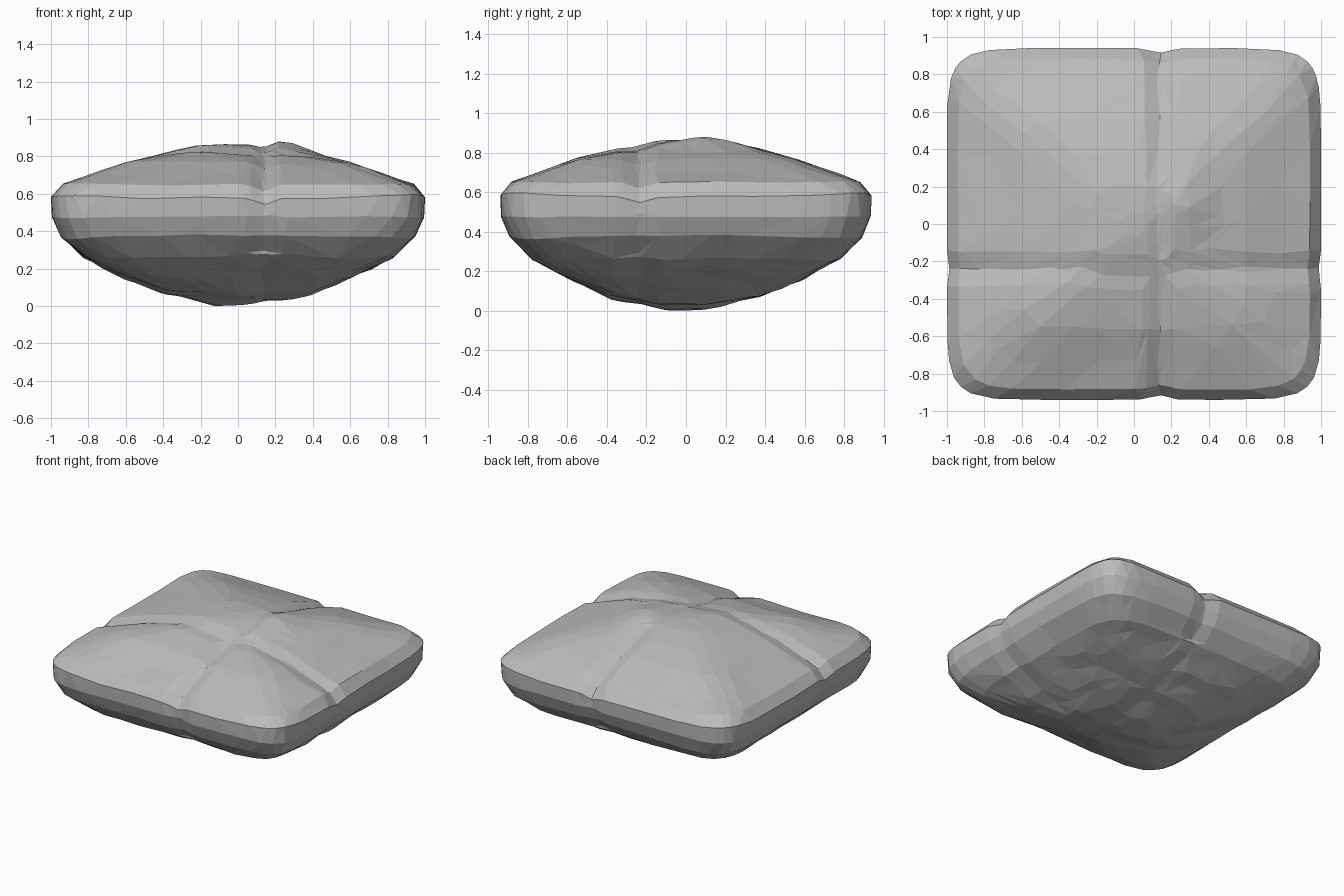
import bpy
import bmesh
from math import sin, cos, pi, exp
from mathutils import Vector, noise

cube = bpy.data.objects.get("Cube")
if cube:
    bpy.data.objects.remove(cube, do_unlink=True)

stone = bpy.data.materials.new("grey stone")
stone.use_nodes = True
stone.diffuse_color = (0.5, 0.5, 0.5, 1)
stone.node_tree.nodes["Principled BSDF"].inputs["Base Color"].default_value = (0.5, 0.5, 0.5, 1)

# Half section of the slab: (spread, height, squareness of the outline)
PROFILE = [(0.12, 0.0, 2), (0.4, 0.06, 3), (0.62, 0.15, 4.5), (0.83, 0.26, 7),
           (0.95, 0.37, 8), (0.995, 0.47, 9), (1.0, 0.57, 9), (0.94, 0.64, 8.5),
           (0.6, 0.76, 7), (0.22, 0.85, 4), (0.06, 0.86, 3)]
SEGMENTS, STEPS = 176, 5
HALF_DEPTH = 0.94
CROSS_X, CROSS_Y = 0.14, -0.24


def ridge(d, width):
    return exp(-(d / width) ** 2)


def weather(p):
    """Press the two crossing grooves into the slab and roughen its surface."""
    x, y, z = p
    rim = max(abs(x), abs(y) / HALF_DEPTH)
    corner = abs(x * y / HALF_DEPTH) ** 4
    groove = max(ridge(x - CROSS_X, 0.055), 0.8 * ridge(y - CROSS_Y, 0.06))
    if z > 0.5:
        p.z -= 0.035 * groove * (0.6 + 0.4 * rim)
        # Sunken crossing beside the raised peak
        p.z -= 0.02 * ridge(Vector((x - CROSS_X, y - CROSS_Y)).length, 0.25)
        p.z += 0.035 * ridge(Vector((x - 0.28, y - 0.12)).length, 0.17)
        p.z += 0.03 * corner
    else:
        # Corners hang lower on the underside
        p.z += (0.01 * groove - 0.13 * corner ** 0.75) * (1 - z / 0.5)
    if rim > 0.85:
        if abs(y) > 0.8:
            p.y *= 1 - 0.025 * ridge(x - CROSS_X, 0.07)
        if abs(x) > 0.85:
            p.x *= 1 - 0.012 * ridge(y - CROSS_Y, 0.07)
    under = max(0, 1 - z / 0.45)
    p.z += 0.009 * noise.noise(Vector((x * 3, y * 3, z * 7)))
    p.z += 0.02 * under * min(1, 2 * rim) * noise.noise(Vector((x * 5, y * 5, z * 9)))
    return p


# Sweep the section round the squared outline
bm = bmesh.new()
rings = []
for i, low in enumerate(PROFILE):
    high = PROFILE[min(i + 1, len(PROFILE) - 1)]
    for k in range(STEPS if i < len(PROFILE) - 1 else 1):
        spread, height, power = (a + (b - a) * k / STEPS for a, b in zip(low, high))
        ring = []
        for s in range(SEGMENTS):
            a = 2 * pi * s / SEGMENTS
            c, d = cos(a), sin(a)
            r = spread / (abs(c) ** power + abs(d) ** power) ** (1 / power)
            ring.append(bm.verts.new(weather(Vector((r * c, r * d * HALF_DEPTH, height)))))
        rings.append(ring)
for lower, upper in zip(rings, rings[1:]):
    for s in range(SEGMENTS):
        t = (s + 1) % SEGMENTS
        bm.faces.new((lower[s], lower[t], upper[t], upper[s]))
bm.faces.new(rings[0][::-1])
bm.faces.new(rings[-1])
bmesh.ops.triangulate(bm, faces=bm.faces)

# Stand the slab on the ground
base = min(v.co.z for v in bm.verts)
bmesh.ops.translate(bm, verts=bm.verts, vec=(0, 0, -base))
mesh = bpy.data.meshes.new("stone_slab")
bm.to_mesh(mesh)
bm.free()
mesh.materials.append(stone)
slab = bpy.data.objects.new("stone_slab", mesh)
bpy.context.collection.objects.link(slab)

# Reduce to broad chiselled facets
facets = slab.modifiers.new("facets", "DECIMATE")
facets.ratio = 0.06
